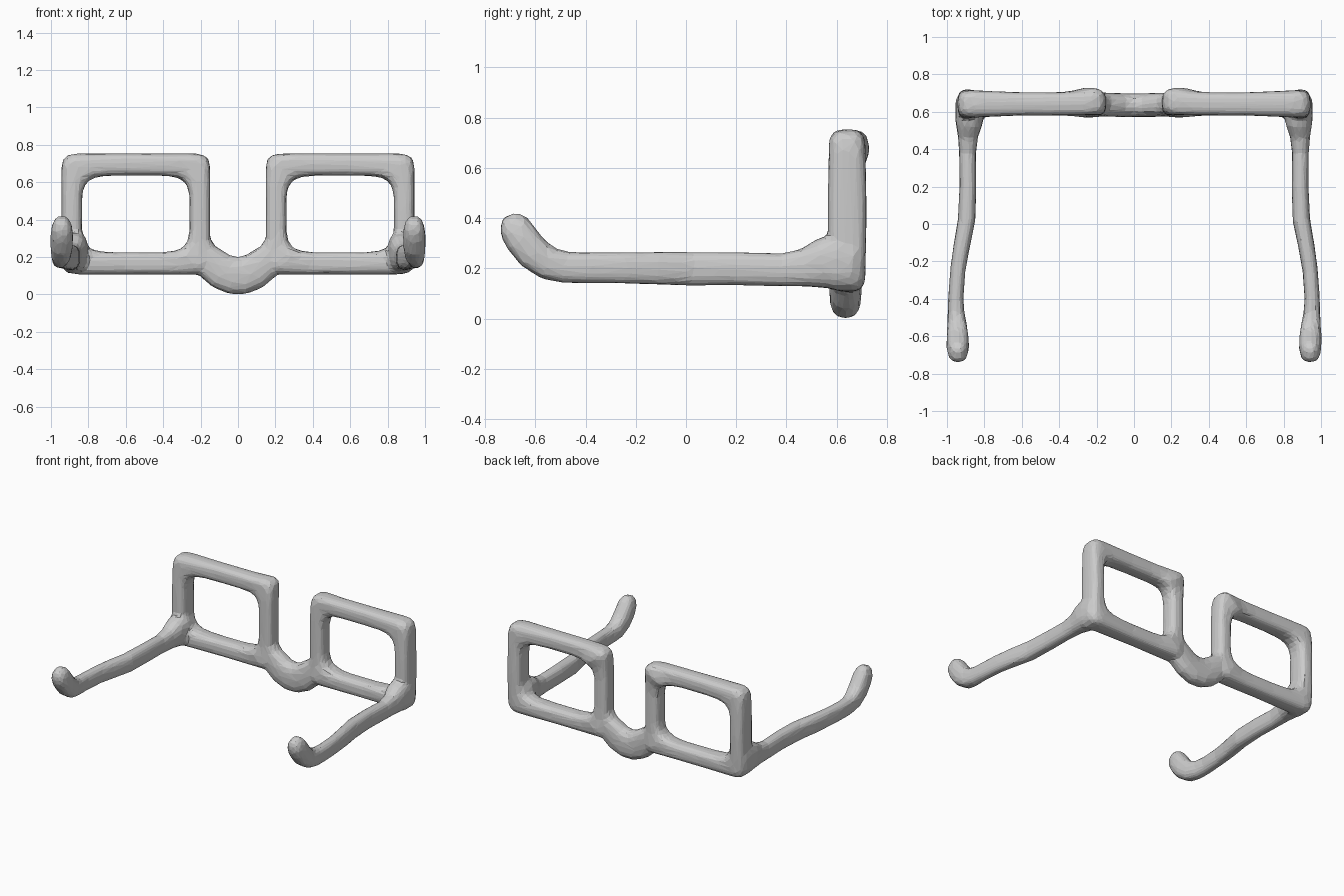
import bpy, bmesh, math
from mathutils import Vector

if "Cube" in bpy.data.objects:
    bpy.data.objects.remove(bpy.data.objects["Cube"])

SIDES = 20


def spow(v, p):
    return math.copysign(abs(v) ** p, v)


def ring(bm, centre, axis_a, axis_b, ha, hb, n=2.6):
    """Rounded-box cross-section spanned by two axes."""
    verts = []
    for i in range(SIDES):
        t = 2 * math.pi * i / SIDES
        verts.append(bm.verts.new(centre + axis_a * ha * spow(math.cos(t), 2 / n)
                                  + axis_b * hb * spow(math.sin(t), 2 / n)))
    return verts


def skin(bm, rings, closed=False):
    pairs = list(zip(rings, rings[1:]))
    if closed:
        pairs.append((rings[-1], rings[0]))
    else:
        bm.faces.new(rings[0])
        bm.faces.new(rings[-1])
    for a, b in pairs:
        for i in range(SIDES):
            j = (i + 1) % SIDES
            bm.faces.new((a[i], a[j], b[j], b[i]))


def sweep(bm, path, side):
    """Tube through (x, y, z, half width along side, half height)."""
    pts = [Vector(p[:3]) for p in path]
    rings = []
    for i, p in enumerate(path):
        tan = (pts[min(i + 1, len(pts) - 1)] - pts[max(i - 1, 0)]).normalized()
        a = (side - tan * side.dot(tan)).normalized()
        rings.append(ring(bm, pts[i], a, tan.cross(a), p[3], p[4]))
    skin(bm, rings)


def radius(c, s, a, b, n):
    return (abs(c / a) ** n + abs(s / b) ** n) ** (-1 / n)


bm = bmesh.new()

# Lens rim: soft opening inside a squarer outline, thicker at the corners
rings = []
for k in range(96):
    t = 2 * math.pi * k / 96
    c, s = math.cos(t), math.sin(t)
    r_in = radius(c, s, 0.287, 0.205, 5)
    r_out = radius(c, s, 0.398, 0.324, 14)
    corner = min(abs(r_out * c / 0.398), abs(r_out * s / 0.324)) ** 4
    outer = max(0, c) ** 2
    top_inner = corner if c < 0 < s else 0
    depth = 0.062 + 0.016 * max(corner, outer)
    mid = (r_in + r_out) / 2
    d = Vector((c, 0, s))
    centre = Vector((0.546, 0.642 + 0.02 * top_inner, 0.43)) + d * mid
    rings.append(ring(bm, centre, d, Vector((0, 1, 0)), (r_out - r_in) / 2, depth, 3.2))
skin(bm, rings, closed=True)

# Nose bridge: half of the sagging saddle
sweep(bm, [(-0.03, 0.635, 0.101, 0.064, 0.101),
           (0.03, 0.635, 0.102, 0.064, 0.101),
           (0.09, 0.636, 0.125, 0.064, 0.098),
           (0.14, 0.638, 0.165, 0.064, 0.092),
           (0.19, 0.640, 0.225, 0.062, 0.075),
           (0.21, 0.640, 0.30, 0.060, 0.055)], Vector((0, 1, 0)))

# Temple arm: flared at the hinge, bowed outward, hooked at the tip
sweep(bm, [(0.878, 0.67, 0.215, 0.075, 0.10),
           (0.878, 0.60, 0.225, 0.078, 0.115),
           (0.882, 0.54, 0.220, 0.072, 0.100),
           (0.888, 0.47, 0.202, 0.054, 0.076),
           (0.890, 0.38, 0.194, 0.045, 0.066),
           (0.888, 0.20, 0.198, 0.045, 0.067),
           (0.895, 0.02, 0.198, 0.047, 0.068),
           (0.922, -0.12, 0.200, 0.044, 0.066),
           (0.942, -0.25, 0.202, 0.041, 0.063),
           (0.953, -0.40, 0.202, 0.041, 0.062),
           (0.951, -0.48, 0.204, 0.045, 0.063),
           (0.946, -0.55, 0.220, 0.054, 0.067),
           (0.943, -0.61, 0.262, 0.060, 0.070),
           (0.942, -0.655, 0.318, 0.060, 0.070),
           (0.942, -0.678, 0.358, 0.056, 0.066),
           (0.942, -0.691, 0.390, 0.045, 0.054),
           (0.942, -0.699, 0.414, 0.024, 0.030)], Vector((1, 0, 0)))

bmesh.ops.recalc_face_normals(bm, faces=bm.faces)
mesh = bpy.data.meshes.new("glasses_frame")
bm.to_mesh(mesh)
bm.free()
obj = bpy.data.objects.new("glasses_frame", mesh)
bpy.context.collection.objects.link(obj)

# Mirror, fuse into one skin, soften the joints, then reduce to flat facets
mir = obj.modifiers.new("mirror", 'MIRROR')
mir.use_mirror_merge = False
fuse = obj.modifiers.new("fuse", 'REMESH')
fuse.mode = 'VOXEL'
fuse.voxel_size = 0.013
soft = obj.modifiers.new("soften", 'SMOOTH')
soft.factor = 0.5
soft.iterations = 8
low = obj.modifiers.new("facets", 'DECIMATE')
low.ratio = 0.07

bpy.context.view_layer.objects.active = obj
obj.select_set(True)
bpy.ops.object.convert(target='MESH')
bpy.ops.object.shade_flat()
